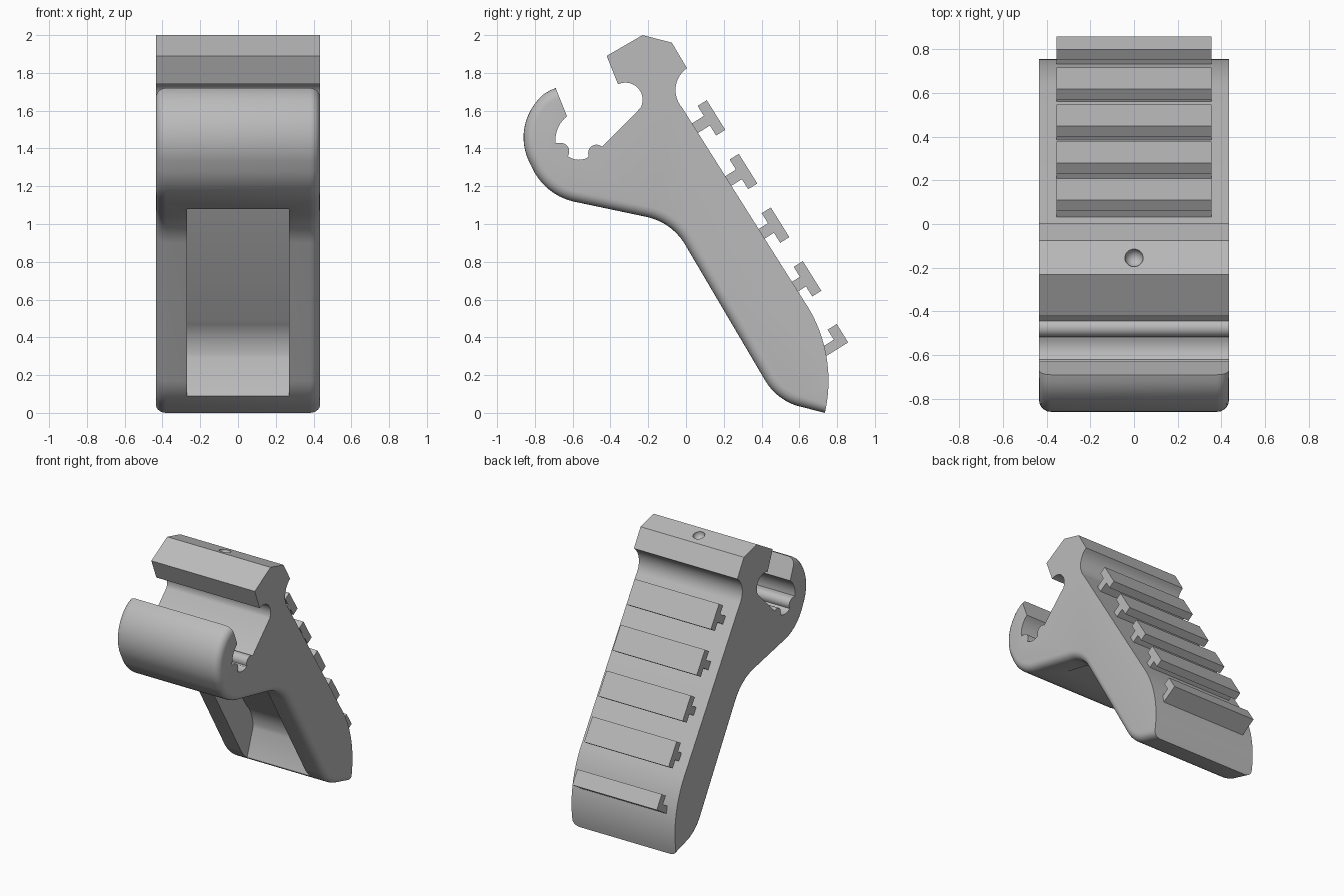
import bpy, bmesh, math
from mathutils import Vector

if "Cube" in bpy.data.objects:
    bpy.data.objects.remove(bpy.data.objects["Cube"])

grey = bpy.data.materials.new("plain grey")
grey.use_nodes = True
colour = (0.5, 0.5, 0.5, 1)
grey.diffuse_color = colour
grey.node_tree.nodes["Principled BSDF"].inputs["Base Color"].default_value = colour


def arc(a, m, b, steps=8):
    """Points on the circle through a, m and b."""
    a, m, b = Vector(a), Vector(m), Vector(b)
    u, v = m - a, b - a
    d = 2 * u.cross(v)
    c = a + Vector((v.y * u.length_squared - u.y * v.length_squared,
                    u.x * v.length_squared - v.x * u.length_squared)) / d
    start = a - c
    sweep = math.atan2(start.cross(b - c), start.dot(b - c))
    if sweep * d < 0:
        sweep += math.copysign(math.tau, d)
    pts = []
    for i in range(steps + 1):
        t = sweep * i / steps
        pts.append((c.x + start.x * math.cos(t) - start.y * math.sin(t),
                    c.y + start.x * math.sin(t) + start.y * math.cos(t)))
    return pts


def clean(points):
    """Drop repeated neighbours."""
    out = []
    for p in points:
        if not out or (Vector(p) - Vector(out[-1])).length > 0.002:
            out.append(p)
    return out


def extrude(name, points, half, rounded=0, radius=0.0):
    """Extrude a y-z profile along x; round the side edges of the first points."""
    bm = bmesh.new()
    rings = [[bm.verts.new((x, y, z)) for y, z in points] for x in (-half, half)]
    n = len(points)
    for ring in rings:
        bm.faces.new(ring)
    for i in range(n):
        j = (i + 1) % n
        bm.faces.new((rings[0][i], rings[0][j], rings[1][j], rings[1][i]))
    bmesh.ops.recalc_face_normals(bm, faces=bm.faces[:])
    if rounded:
        edges = [bm.edges.get((r[i], r[i + 1])) for r in rings for i in range(rounded - 1)]
        bmesh.ops.bevel(bm, geom=edges, offset=radius, segments=5, profile=0.5,
                        affect='EDGES', clamp_overlap=False)
    mesh = bpy.data.meshes.new(name)
    bm.to_mesh(mesh)
    bm.free()
    mesh.materials.append(grey)
    ob = bpy.data.objects.new(name, mesh)
    bpy.context.collection.objects.link(ob)
    return ob


def activate(ob):
    bpy.ops.object.select_all(action='DESELECT')
    ob.select_set(True)
    bpy.context.view_layer.objects.active = ob


def cut(target, cutter):
    mod = target.modifiers.new("cut", 'BOOLEAN')
    mod.operation = 'DIFFERENCE'
    mod.solver = 'EXACT'
    mod.object = cutter
    activate(target)
    bpy.ops.object.modifier_apply(modifier=mod.name)
    bpy.data.objects.remove(cutter)


# Front and underside outline, from the foot to the hook tip (edges rounded)
front = clean(
    [(.735, 0)]
    + arc((.58, .04), (.49, .09), (.42, .17))
    + arc((-.01, .9), (-.09, .985), (-.22, 1.04))
    + arc((-.6, 1.12), (-.74, 1.195), (-.82, 1.31))
    + arc((-.82, 1.31), (-.86, 1.45), (-.805, 1.63), 12)
    + arc((-.805, 1.63), (-.755, 1.685), (-.69, 1.72), 4))

# Socket with two small ridges, clamp head, and back of the arm
back = clean(
    arc((-.63, 1.57), (-.675, 1.515), (-.69, 1.43))
    + arc((-.665, 1.43), (-.626, 1.41), (-.625, 1.36))
    + arc((-.62, 1.355), (-.57, 1.34), (-.52, 1.352), 6)
    + arc((-.515, 1.36), (-.495, 1.415), (-.445, 1.41))
    + arc((-.24, 1.615), (-.25, 1.715), (-.36, 1.74), 12)
    + [(-.42, 1.89), (-.23, 2), (-.075, 1.96), (.005, 1.825)]
    + arc((.005, 1.825), (-.054, 1.73), (-.02, 1.615), 12)
    + arc((.62, .6), (.745, .29), (.735, 0), 14)[:-1])

body = extrude("clamp_body", front + back, .435, len(front), .055)

# Recess in the front of the arm
recess = clean([(-.6, 1.08), (.12, 1.08)]
               + arc((.485, .49), (.55, .39), (.565, .29))
               + [(.495, .09), (.2, .09)])
cut(body, extrude("recess_cutter", recess, .27))

# Round dimple on top of the head
bpy.ops.mesh.primitive_uv_sphere_add(segments=24, ring_count=12, radius=.042,
                                     location=(0, -.155, 1.98))
dimple = bpy.context.object
dimple.data.materials.append(grey)
cut(body, dimple)
activate(body)
bpy.ops.object.shade_smooth_by_angle(angle=math.radians(30))

# T-shaped rails along the back of the arm
along = Vector((.53, -.848))
out = Vector((.848, .53))


def rail(name, centre, low, depth):
    """Profile in (along, out) steps measured from the middle of the cap face."""
    stem = min(low, .03)
    prof = [(-.0925, 0), (low, 0), (low, -.057), (stem, -.057), (stem, -depth),
            (-.03, -depth), (-.03, -.057), (-.0925, -.057)]
    pts = clean([tuple(centre + along * a + out * o) for a, o in prof])
    extrude(name, pts, .355)


first = Vector((.159, 1.577))
for i in range(4):
    rail(f"grip_rail_{i + 1}", first + Vector((.1695, -.284)) * i, .0925, .15)
rail("grip_rail_end", Vector((.847, .392)), .022, .17)
